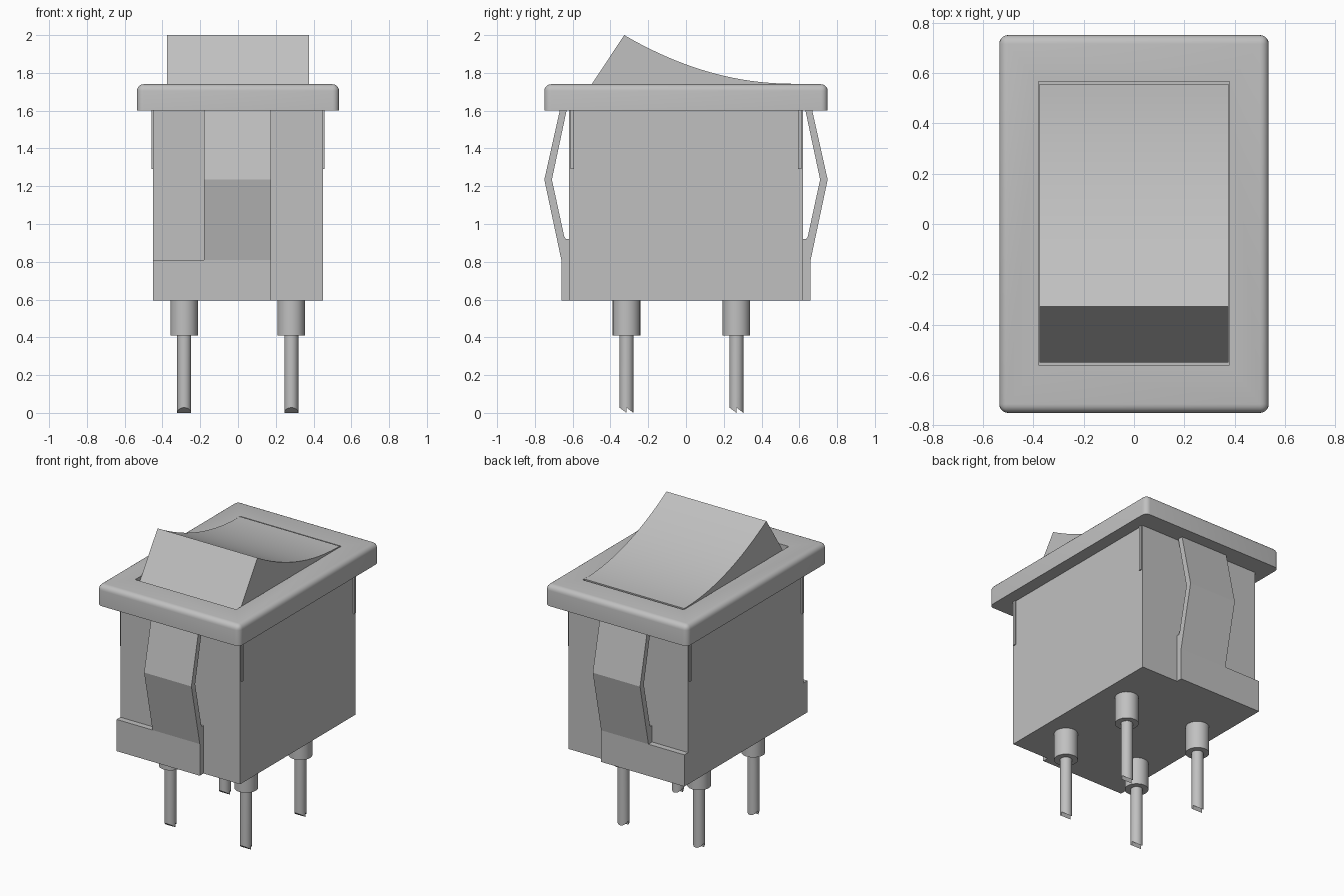
import bpy, bmesh, math
from mathutils import Vector

if "Cube" in bpy.data.objects:
    bpy.data.objects.remove(bpy.data.objects["Cube"], do_unlink=True)

grey = bpy.data.materials.new("plain grey")
grey.use_nodes = True
colour = (0.53, 0.53, 0.53, 1)
grey.diffuse_color = colour
grey.node_tree.nodes["Principled BSDF"].inputs["Base Color"].default_value = colour


def finish(name, bm, smooth=False):
    bmesh.ops.recalc_face_normals(bm, faces=bm.faces)
    mesh = bpy.data.meshes.new(name)
    bm.to_mesh(mesh)
    bm.free()
    mesh.materials.append(grey)
    ob = bpy.data.objects.new(name, mesh)
    bpy.context.collection.objects.link(ob)
    if smooth:
        smooth_by_angle(ob)
    return ob


def smooth_by_angle(ob):
    bpy.ops.object.select_all(action='DESELECT')
    ob.select_set(True)
    bpy.context.view_layer.objects.active = ob
    bpy.ops.object.shade_smooth_by_angle(angle=math.radians(30))


def box_bm(lo, hi):
    bm = bmesh.new()
    bmesh.ops.create_cube(bm, size=1)
    for v in bm.verts:
        v.co = Vector([(a + b) / 2 + c * (b - a) for a, b, c in zip(lo, hi, v.co)])
    return bm


def box(name, lo, hi):
    return finish(name, box_bm(lo, hi))


def prism(name, profile, x0, x1, side=1, smooth=False):
    """Extrude a (y, z) profile along x; side=-1 mirrors it to the front."""
    bm = bmesh.new()
    face = bm.faces.new([bm.verts.new((x0, y * side, z)) for y, z in profile])
    out = bmesh.ops.extrude_face_region(bm, geom=[face])
    for v in out["geom"]:
        if isinstance(v, bmesh.types.BMVert):
            v.co.x = x1
    return finish(name, bm, smooth)


# Housing
box("housing", (-0.45, -0.62, 0.595), (0.45, 0.62, 1.605))

# Bezel with rounded upper edges and a rectangular opening
bm = box_bm((-0.535, -0.75, 1.6), (0.535, 0.75, 1.74))
edges = [e for e in bm.edges if max(v.co.z for v in e.verts) > 1.7]
bmesh.ops.bevel(bm, geom=edges, offset=0.035, segments=5, profile=0.5, affect='EDGES')
bezel = finish("bezel", bm)
cutter = box("opening_cutter", (-0.38, -0.56, 1.5), (0.38, 0.565, 1.9))
cutter.hide_render = True
cut = bezel.modifiers.new("opening", 'BOOLEAN')
cut.operation = 'DIFFERENCE'
cut.solver = 'EXACT'
cut.object = cutter
bpy.context.view_layer.objects.active = bezel
bpy.ops.object.modifier_apply(modifier=cut.name)
bpy.data.objects.remove(cutter, do_unlink=True)
smooth_by_angle(bezel)

# Rocker with concave top
steps = 20
rocker = [(0.555, 1.61), (-0.55, 1.61), (-0.55, 1.663)]
for i in range(steps + 1):
    t = 1 - i / steps
    rocker.append((0.555 - 0.882 * t, 1.743 + 0.257 * t * t))
prism("rocker", rocker, -0.375, 0.375, smooth=True)

# Spring clips, foot plates and side ribs, front and back
clip = [(0.615, 0.595), (0.66, 0.595), (0.66, 0.81), (0.75, 1.235), (0.668, 1.602),
        (0.632, 1.602), (0.71, 1.235), (0.645, 0.935), (0.636, 0.92), (0.615, 0.92)]
for side, label in ((-1, "front"), (1, "back")):
    prism(label + "_clip", clip, -0.18, 0.175, side)
    y0, y1 = sorted((0.615 * side, 0.66 * side))
    box(label + "_foot_plate", (-0.45, y0, 0.595), (-0.18, y1, 0.81))
    y0, y1 = sorted((0.593 * side, 0.612 * side))
    for sx, hand in ((-1, "right"), (1, "left")):
        x0, x1 = sorted((0.445 * sx, 0.458 * sx))
        box(f"{label}_{hand}_rib", (x0, y0, 1.29), (x1, y1, 1.602))


def half_pin(name, x, y, r, top, side):
    """Half a round pin, its end cut at a slant falling towards the back."""
    n = 12
    bm = bmesh.new()
    lower, upper = [], []
    for i in range(n + 1):
        a = math.pi * i / n
        dx, dy = r * math.cos(a), side * r * math.sin(a)
        slant = -dy / r if side < 0 else 1 - dy / r
        lower.append(bm.verts.new((x + dx, y + dy, 0.028 * slant)))
        upper.append(bm.verts.new((x + dx, y + dy, top)))
    bm.faces.new(lower)
    bm.faces.new(upper)
    for i in range(n + 1):
        j = (i + 1) % (n + 1)
        bm.faces.new((lower[i], lower[j], upper[j], upper[i]))
    return finish(name, bm, True)


# Terminal pins with collars
for x, hand in ((-0.285, "right"), (0.282, "left")):
    for y, label in ((-0.315, "front"), (0.267, "back")):
        name = f"{label}_{hand}"
        bm = bmesh.new()
        bmesh.ops.create_cone(bm, cap_ends=True, segments=32, radius1=0.073,
                              radius2=0.073, depth=0.19)
        bmesh.ops.translate(bm, verts=bm.verts, vec=(x, y, 0.505))
        finish(name + "_collar", bm, True)
        for side, part in ((-1, "a"), (1, "b")):
            half_pin(f"{name}_pin_{part}", x, y, 0.037, 0.42, side)
